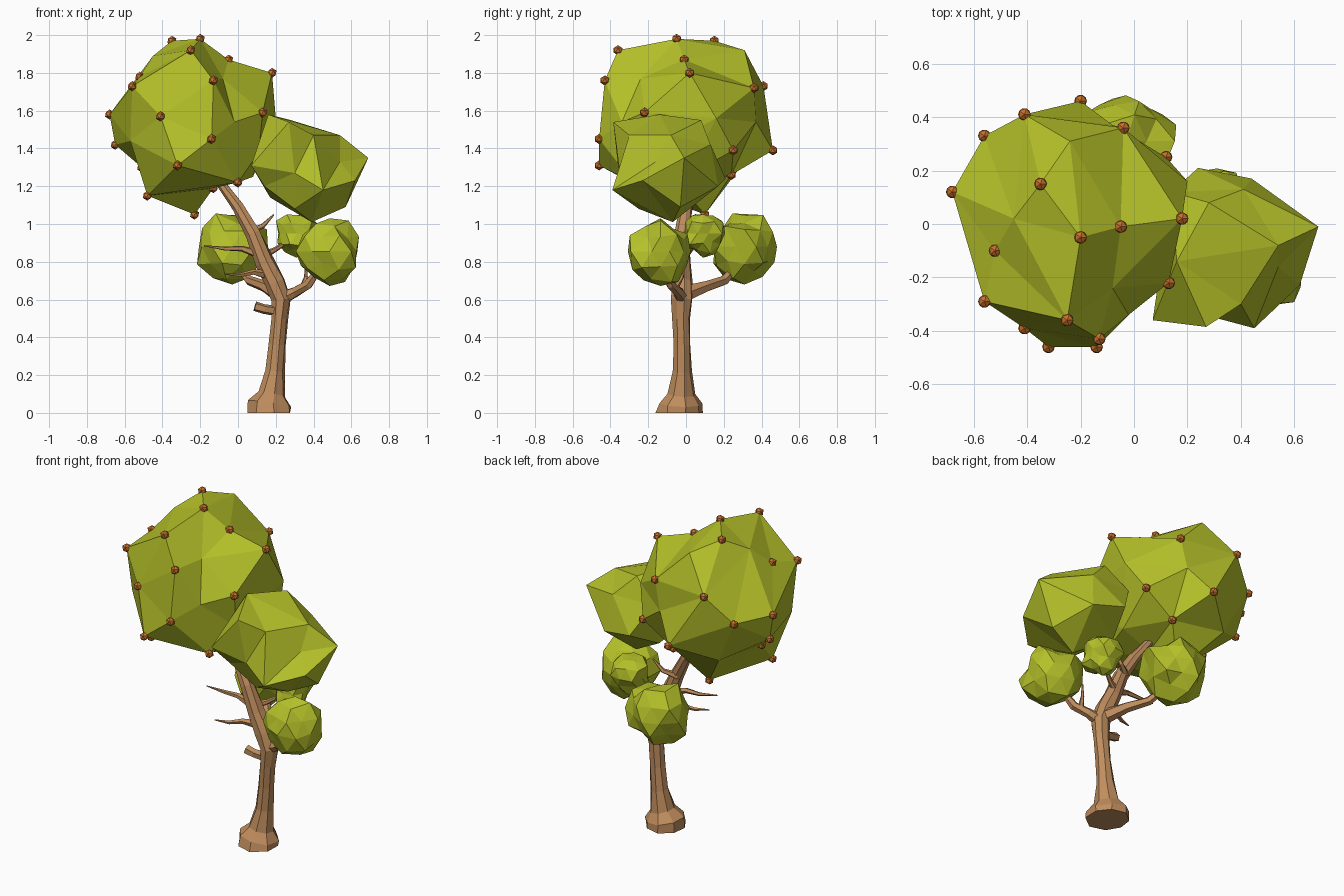
import bpy, bmesh, math, random
from mathutils import Vector, Matrix

cube = bpy.data.objects.get("Cube")
if cube:
    bpy.data.objects.remove(cube, do_unlink=True)
random.seed(4)


def material(name, rgb):
    mat = bpy.data.materials.new(name)
    mat.use_nodes = True
    color = (*rgb, 1)
    mat.diffuse_color = color
    mat.node_tree.nodes["Principled BSDF"].inputs["Base Color"].default_value = color
    return mat


LEAF = material("leaf green", (.46, .53, .022))
BARK = material("bark brown", (.52, .265, .11))
FRUIT = material("fruit rust", (.58, .165, .025))


def finish(name, bm, mat):
    bmesh.ops.recalc_face_normals(bm, faces=bm.faces[:])
    mesh = bpy.data.meshes.new(name)
    bm.to_mesh(mesh)
    bm.free()
    mesh.materials.append(mat)
    obj = bpy.data.objects.new(name, mesh)
    bpy.context.collection.objects.link(obj)
    return obj


def faceted_crown(name, center, corners):
    """Star-shaped faceted shell: triangulate the directions, then restore distances."""
    center = Vector(center)
    bm = bmesh.new()
    target = {}
    for corner in corners:
        offset = Vector(corner) - center
        target[bm.verts.new(offset.normalized())] = Vector(corner)
    bmesh.ops.convex_hull(bm, input=bm.verts[:])
    for vert, place in target.items():
        if vert.is_valid:
            vert.co = place
    return finish(name, bm, LEAF)


def leaf_clump(name, center, radius):
    """Small rough ball of leaves."""
    bm = bmesh.new()
    bmesh.ops.create_icosphere(bm, subdivisions=2, radius=1)
    for vert in bm.verts:
        vert.co = Vector(center) + vert.co * radius * random.uniform(.82, 1.18)
    return finish(name, bm, LEAF)


def limb(name, path, sides=6, wobble=.1):
    """Tapered faceted tube through (x, y, z, radius) stations."""
    bm = bmesh.new()
    points = [Vector(p[:3]) for p in path]
    last = len(points) - 1
    rings = []
    for i, point in enumerate(points):
        tangent = points[min(i + 1, last)] - points[max(i - 1, 0)]
        turn = Vector((0, 0, 1)).rotation_difference(tangent)
        ring = []
        for k in range(sides):
            a = math.tau * (k + .3) / sides
            r = path[i][3] * random.uniform(1 - wobble, 1 + wobble)
            ring.append(bm.verts.new(point + turn @ Vector((r * math.cos(a), r * math.sin(a), 0))))
        rings.append(ring)
    for low, high in zip(rings, rings[1:]):
        for k in range(sides):
            n = (k + 1) % sides
            bm.faces.new((low[k], low[n], high[n], high[k]))
    bm.faces.new(rings[0][::-1])
    bm.faces.new(rings[-1])
    return finish(name, bm, BARK)


# Trunk and leaning main branch
limb("trunk", [(.16, -.03, 0, .125), (.16, -.03, .05, .12), (.175, -.025, .1, .072),
               (.195, -.02, .22, .052), (.207, -.02, .36, .043), (.22, -.025, .5, .047),
               (.23, -.02, .6, .056), (.195, -.02, .69, .056), (.14, -.02, .8, .05),
               (.08, -.02, .95, .04), (0, 0, 1.09, .033), (-.11, .02, 1.24, .024)], sides=8)

# Side branches
limb("left_branch", [(.22, -.02, .6, .042), (.3, -.04, .64, .03),
                     (.37, -.08, .68, .026), (.45, -.12, .79, .015)])
limb("back_branch", [(.21, 0, .63, .045), (.14, .11, .67, .032),
                     (.06, .2, .7, .027), (-.02, .29, .8, .014)])
limb("middle_branch", [(.12, -.01, .83, .024), (.19, .02, .86, .014), (.3, .08, .93, .007)])
limb("cut_stub", [(.2, -.03, .54, .028), (.14, -.04, .55, .027), (.09, -.045, .565, .026)], sides=5)

# Bare twigs
limb("high_twig", [(.11, -.02, .84, .026), (.02, -.03, .87, .015),
                   (-.07, -.03, .87, .011), (-.18, -.05, .885, .003)], sides=5)
limb("low_twig", [(.16, -.03, .73, .028), (.08, -.07, .745, .015),
                  (.01, -.1, .73, .011), (-.07, -.13, .735, .003)], sides=5)
limb("left_twig", [(.34, -.06, .66, .018), (.36, -.02, .72, .01), (.36, -.02, .8, .004)], sides=5)
limb("upper_twig", [(.06, 0, .96, .022), (.13, .04, .99, .014), (.19, .05, 1.05, .004)], sides=5)

# Fruit positions also form the corners of the main crown
fruit_spots = [
    (-.35, .15, 1.97), (-.2, -.05, 1.98), (-.25, -.36, 1.92), (-.05, -.01, 1.87),
    (.18, .02, 1.8), (-.13, -.43, 1.76), (-.52, -.1, 1.78), (-.56, -.29, 1.73),
    (-.68, .12, 1.58), (-.41, -.39, 1.57), (.13, -.22, 1.59), (-.14, -.46, 1.45),
    (-.65, .11, 1.42), (-.51, -.01, 1.3), (-.32, -.46, 1.31), (-.48, -.16, 1.15),
    (-.23, .1, 1.05), (0, -.28, 1.22), (-.13, -.02, 1.19), (-.04, .36, 1.72),
    (-.41, .41, 1.73), (-.56, .33, 1.57), (-.2, .46, 1.39), (.12, .25, 1.39),
    (-.08, .24, 1.26)]
bare_corners = [(-.24, .31, 1.92), (.2, .16, 1.56), (.11, -.18, 1.38), (.08, 0, 1.25),
                (-.57, -.22, 1.44), (-.42, .28, 1.29), (-.08, -.24, 1.77), (-.45, .02, 1.89),
                (-.02, -.34, 1.54), (-.08, .37, 1.54)]
faceted_crown("main_crown", (-.23, 0, 1.52), fruit_spots + bare_corners)

bm = bmesh.new()
for spot in fruit_spots:
    bmesh.ops.create_icosphere(bm, subdivisions=1, radius=.0265, matrix=Matrix.Translation(spot))
finish("fruits", bm, FRUIT)

# Second crown beside the main one
faceted_crown("left_crown", (.36, -.1, 1.29), [
    (.16, -.14, 1.58), (.28, .08, 1.55), (.54, -.08, 1.47), (.69, -.01, 1.35),
    (.62, -.23, 1.23), (.57, -.03, 1.09), (.39, -.07, 1.01), (.14, -.28, 1.2),
    (.07, -.36, 1.31), (.27, -.385, 1.54), (.45, -.39, 1.18), (.24, .21, 1.24),
    (.44, .17, 1.2), (.4, -.3, 1.47), (.3, -.25, 1.08), (.14, .12, 1.42), (.17, .02, 1.14),
    (.54, -.16, 1.33), (.3, -.35, 1.27), (.41, .13, 1.42)])

# Small leaf clumps on the side branches
leaf_clump("back_clump", (-.03, .31, .88), .178)
leaf_clump("left_clump", (.485, -.135, .855), .165)
leaf_clump("middle_clump", (.31, .09, .95), .11)
